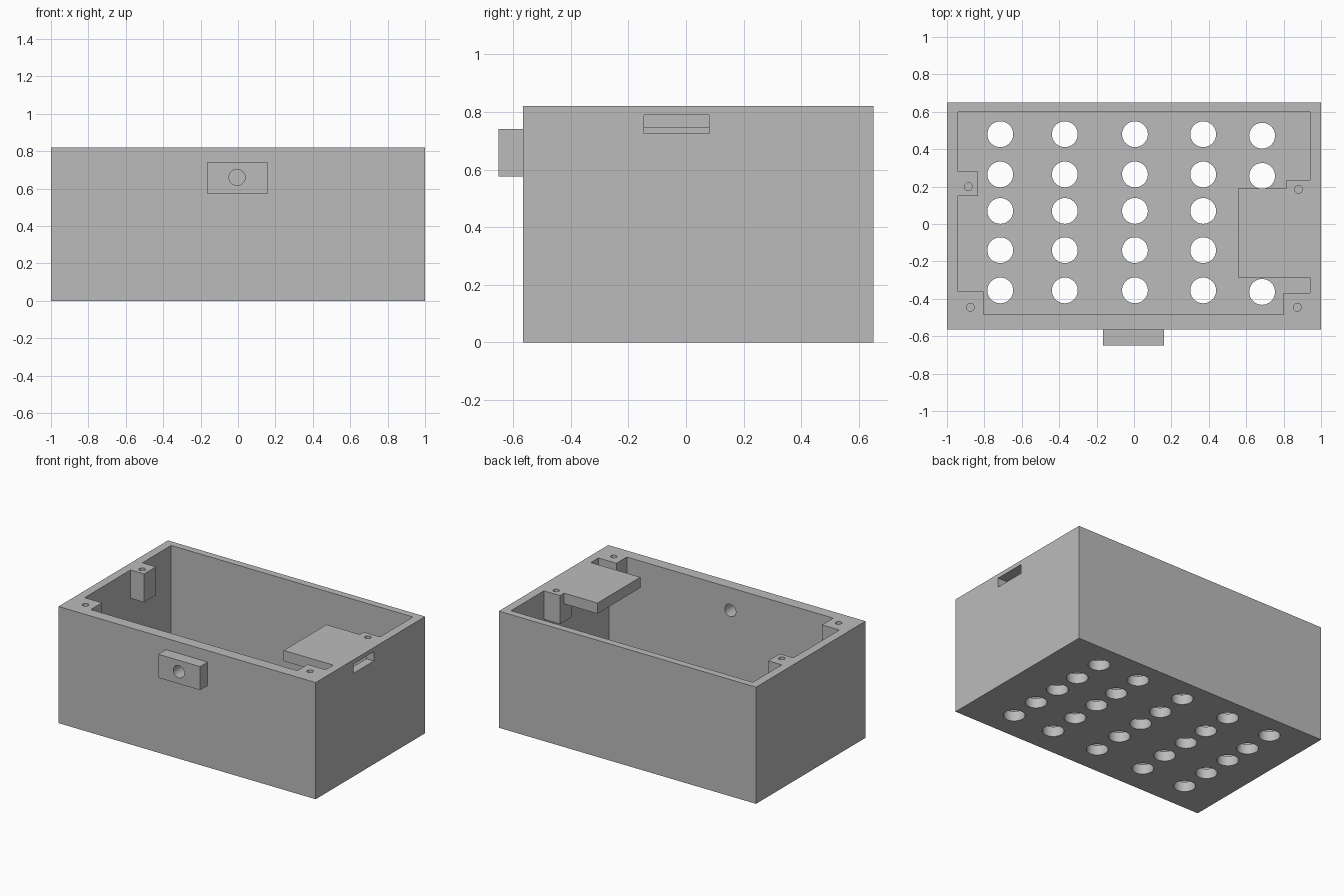
import bpy, bmesh, math
from mathutils import Matrix, Vector

if "Cube" in bpy.data.objects:
    bpy.data.objects.remove(bpy.data.objects["Cube"])

H = 0.82          # box height
FLOOR = 0.07      # floor thickness
POST_Z = 0.62     # underside of the screw posts
SHELF_Z = 0.745   # underside of the shelf

grey = bpy.data.materials.new("plain_grey")
grey.diffuse_color = (0.5, 0.5, 0.5, 1)
grey.use_nodes = True
grey.node_tree.nodes["Principled BSDF"].inputs["Base Color"].default_value = grey.diffuse_color


def add_box(bm, x0, x1, y0, y1, z0, z1):
    m = Matrix.Translation(((x0 + x1) / 2, (y0 + y1) / 2, (z0 + z1) / 2)) \
        @ Matrix.Diagonal((x1 - x0, y1 - y0, z1 - z0, 1))
    bmesh.ops.create_cube(bm, size=1, matrix=m)


def add_cylinder(bm, centre, r, depth, along_y=False, sides=40):
    m = Matrix.Translation(centre)
    if along_y:
        m = m @ Matrix.Rotation(math.pi / 2, 4, 'X')
    bmesh.ops.create_cone(bm, cap_ends=True, segments=sides, radius1=r,
                          radius2=r, depth=depth, matrix=m)


def add_prism(bm, outline, z0, z1):
    face = bm.faces.new([bm.verts.new((x, y, z0)) for x, y in outline])
    ext = bmesh.ops.extrude_face_region(bm, geom=[face])
    top = [v for v in ext["geom"] if isinstance(v, bmesh.types.BMVert)]
    bmesh.ops.translate(bm, verts=top, vec=Vector((0, 0, z1 - z0)))


def make(name, build):
    bm = bmesh.new()
    build(bm)
    bmesh.ops.recalc_face_normals(bm, faces=bm.faces)
    me = bpy.data.meshes.new(name)
    bm.to_mesh(me)
    bm.free()
    me.materials.append(grey)
    ob = bpy.data.objects.new(name, me)
    bpy.context.collection.objects.link(ob)
    return ob


# Solid outer body
body = make("enclosure", lambda bm: add_box(bm, -1, 1, -0.565, 0.65, 0, H))

# Mounting block on the front wall
block = make("front_block",
             lambda bm: add_box(bm, -0.165, 0.16, -0.65, -0.53, 0.575, 0.74))

# Main cavity below the posts
cavity = make("cavity_cutter",
              lambda bm: add_box(bm, -0.94, 0.94, -0.485, 0.60, FLOOR, POST_Z))

# Left side of the opening, stepping around two posts
left = [(-0.94, 0.60), (-0.94, 0.28), (-0.835, 0.28), (-0.835, 0.15),
        (-0.94, 0.15), (-0.94, -0.36), (-0.805, -0.36), (-0.805, -0.485)]
# Right side, without and with the shelf
corner = [(0.80, -0.485), (0.80, -0.37), (0.94, -0.37)]
right_mid = corner + [(0.94, 0.11), (0.815, 0.11), (0.815, 0.235),
                      (0.94, 0.235), (0.94, 0.60)]
right_top = corner + [(0.94, -0.285), (0.555, -0.285), (0.555, 0.19),
                      (0.815, 0.19), (0.815, 0.235), (0.94, 0.235), (0.94, 0.60)]
mid = make("post_level_cutter",
           lambda bm: add_prism(bm, left + right_mid, 0.5, SHELF_Z))
top = make("rim_level_cutter",
           lambda bm: add_prism(bm, left + right_top, 0.45, H + 0.1))


def build_holes(bm):
    # Floor vents
    for x in (-0.715, -0.37, 0.005, 0.37, 0.685):
        for y in (0.48, 0.265, 0.07, -0.14, -0.355):
            if x > 0.6:
                y -= 0.008
            add_cylinder(bm, (x, y, 0), 0.069, 0.3)
    # Screw holes in the posts
    for x, y in ((-0.885, 0.20), (-0.875, -0.445), (0.88, 0.185), (0.873, -0.445)):
        add_cylinder(bm, (x, y, H), 0.021, 0.3, sides=24)
    # Hole through the front block and wall
    add_cylinder(bm, (-0.005, -0.56, 0.66), 0.043, 0.3, along_y=True)


holes = make("hole_cutter", build_holes)

# Connector slot in the right wall
slot = make("slot_cutter",
            lambda bm: add_box(bm, 0.85, 1.1, -0.145, 0.08, 0.725, 0.79))

# Combine everything into one clean body
cutters = [block, cavity, mid, top, holes, slot]
for c in cutters:
    mod = body.modifiers.new(c.name, 'BOOLEAN')
    mod.operation = 'UNION' if c is block else 'DIFFERENCE'
    mod.solver = 'EXACT'
    mod.object = c
    c.hide_render = True
bpy.context.view_layer.update()
result = bpy.data.meshes.new_from_object(
    body.evaluated_get(bpy.context.evaluated_depsgraph_get()))
body.modifiers.clear()
body.data = result
for c in cutters:
    bpy.data.objects.remove(c)

# Smooth hole walls, keep edges sharp
bpy.context.view_layer.objects.active = body
body.select_set(True)
bpy.ops.object.shade_smooth_by_angle(angle=math.radians(30))
